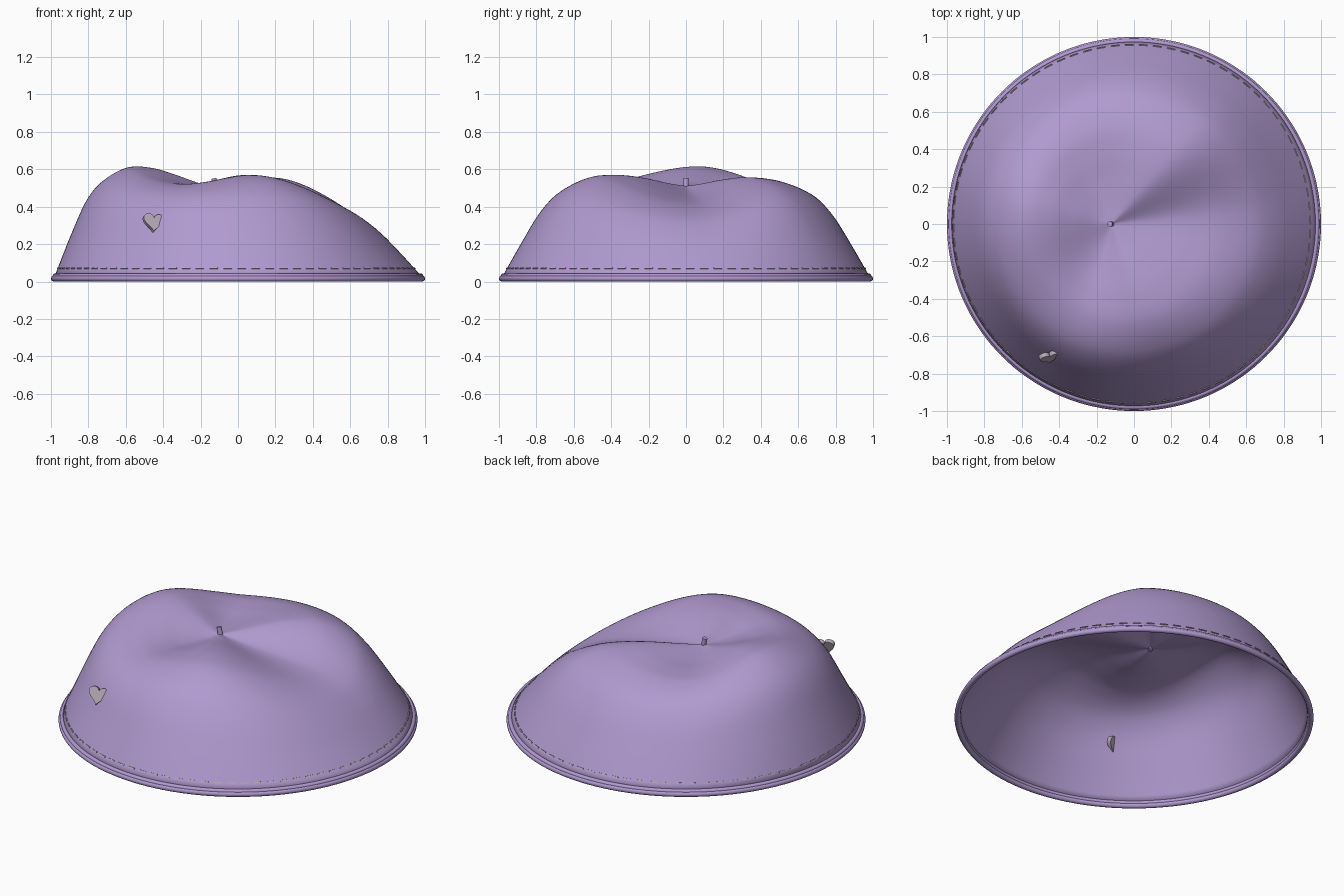
import bpy, bmesh, math
from mathutils import Vector, Matrix

if "Cube" in bpy.data.objects:
    bpy.data.objects.remove(bpy.data.objects["Cube"])


def material(name, rgb):
    m = bpy.data.materials.new(name)
    m.diffuse_color = (*rgb, 1)
    m.use_nodes = True
    m.node_tree.nodes["Principled BSDF"].inputs["Base Color"].default_value = m.diffuse_color
    return m


LILAC = material("lilac felt", (0.44, 0.325, 0.63))
GREY = material("pale grey trim", (0.47, 0.41, 0.48))

# Radial height profiles (centre to rim) along the ridges and valleys
CX, R = -0.12, 0.98
TS = [0, .1, .25, .4, .55, .7, .8, .9, 1]
PROFILES = [
    (5, [.51, .49, .465, .44, .405, .34, .26, .15, .03]),
    (55, [.51, .522, .545, .557, .54, .465, .355, .2, .03]),
    (115, [.51, .505, .505, .512, .505, .45, .355, .2, .03]),
    (172, [.51, .525, .57, .607, .61, .54, .44, .25, .03]),
    (242, [.51, .503, .508, .52, .515, .46, .365, .2, .03]),
    (288, [.51, .525, .555, .57, .555, .475, .365, .205, .03]),
]


def along(zs, t):
    """Smooth Hermite interpolation of one profile."""
    i = max(k for k in range(len(TS) - 1) if TS[k] <= t)

    def slope(k):
        a, b = max(k - 1, 0), min(k + 1, len(TS) - 1)
        return (zs[b] - zs[a]) / (TS[b] - TS[a])
    h = TS[i + 1] - TS[i]
    u = (t - TS[i]) / h
    return ((2*u**3 - 3*u**2 + 1) * zs[i] + (u**3 - 2*u**2 + u) * h * slope(i)
            + (3*u**2 - 2*u**3) * zs[i + 1] + (u**3 - u**2) * h * slope(i + 1))


def surface(a, t):
    """Point on the cap at angle a (radians) and radial fraction t."""
    d = (math.degrees(a) - PROFILES[0][0]) % 360
    for k, (a0, z0) in enumerate(PROFILES):
        a1, z1 = PROFILES[(k + 1) % len(PROFILES)]
        start = a0 - PROFILES[0][0]
        span = (a1 - a0) % 360
        if start <= d <= start + span:
            u = (d - start) / span
            w = u * u * (3 - 2 * u)
            z = along(z0, t) * (1 - w) + along(z1, t) * w
            break
    return Vector((CX * (1 - t) + R * t * math.cos(a), R * t * math.sin(a), z))


def finish(bm, name, mat, smooth=True):
    bmesh.ops.recalc_face_normals(bm, faces=bm.faces)
    me = bpy.data.meshes.new(name)
    bm.to_mesh(me)
    bm.free()
    ob = bpy.data.objects.new(name, me)
    bpy.context.collection.objects.link(ob)
    me.materials.append(mat)
    for p in me.polygons:
        p.use_smooth = smooth
    return ob


# Gathered cap shell
N, M = 144, 48
bm = bmesh.new()
centre = bm.verts.new(surface(0, 0))
rings = [[bm.verts.new(surface(2 * math.pi * i / N, j / M)) for i in range(N)]
         for j in range(1, M + 1)]
for i in range(N):
    k = (i + 1) % N
    bm.faces.new((centre, rings[0][i], rings[0][k]))
    for r0, r1 in zip(rings, rings[1:]):
        bm.faces.new((r0[i], r1[i], r1[k], r0[k]))
cap = finish(bm, "cap", LILAC)
if cap.data.polygons[0].normal.z < 0:
    cap.data.flip_normals()
sol = cap.modifiers.new("felt thickness", 'SOLIDIFY')
sol.thickness = 0.008
sol.offset = -1

# Rolled rim: lower roll and a slimmer band above it
for name, rad, minor, z in (("rim_roll", .984, .016, .016), ("rim_band", .978, .013, .03)):
    bpy.ops.mesh.primitive_torus_add(major_segments=144, minor_segments=16,
                                     major_radius=rad, minor_radius=minor,
                                     location=(0, 0, z))
    rim = bpy.context.object
    rim.name = name
    rim.data.materials.append(LILAC)
    bpy.ops.object.shade_smooth()

# Row of stitches just above the rim


def stitch_point(a, z):
    lo, hi = 0.85, 1.0
    for _ in range(24):
        mid = (lo + hi) / 2
        if surface(a, mid).z > z:
            lo = mid
        else:
            hi = mid
    return surface(a, lo)


bm = bmesh.new()
COUNT = 80
for i in range(COUNT):
    a = 2 * math.pi * i / COUNT
    sections = []
    for s in (0, .3, .6):
        b = a + s * 2 * math.pi / COUNT
        out = Vector((math.cos(b), math.sin(b), 0.4)) * 0.004
        low, high = stitch_point(b, .067), stitch_point(b, .073)
        sections.append([bm.verts.new(p) for p in (low - out, low + out, high + out, high - out)])
    for s0, s1 in zip(sections, sections[1:]):
        for k in range(4):
            bm.faces.new((s0[k], s0[k - 1], s1[k - 1], s1[k]))
    bm.faces.new(sections[0])
    bm.faces.new(sections[-1][::-1])
finish(bm, "stitches", GREY, False)

# Stem at the gathered centre
bpy.ops.mesh.primitive_cylinder_add(vertices=20, radius=0.014, depth=0.06,
                                    location=(-0.123, 0, 0.522),
                                    rotation=(0, math.radians(-12), 0))
stem = bpy.context.object
stem.name = "stem"
stem.data.materials.append(LILAC)
bpy.ops.object.shade_smooth_by_angle()

# Heart badge, turned so that its right lobe sinks into the cap
bm = bmesh.new()
outline = []
for i in range(40):
    a = 2 * math.pi * i / 40
    x = 16 * math.sin(a) ** 3
    y = 13 * math.cos(a) - 5 * math.cos(2*a) - 2 * math.cos(3*a) - math.cos(4*a)
    outline.append(bm.verts.new((x * .0036, (y + 2.5) * .0036, -.012)))
face = bm.faces.new(outline)
top = bmesh.ops.extrude_face_region(bm, geom=[face])
bmesh.ops.translate(bm, vec=(0, 0, .024),
                    verts=[v for v in top['geom'] if isinstance(v, bmesh.types.BMVert)])
turn = (Matrix.Rotation(math.radians(18), 4, 'Z')
        @ Matrix.Rotation(math.radians(68), 4, 'X')
        @ Matrix.Rotation(math.radians(-8), 4, 'Z'))
bmesh.ops.transform(bm, matrix=Matrix.Translation((-.452, -.712, .31)) @ turn, verts=bm.verts)
finish(bm, "heart_badge", GREY, False)
